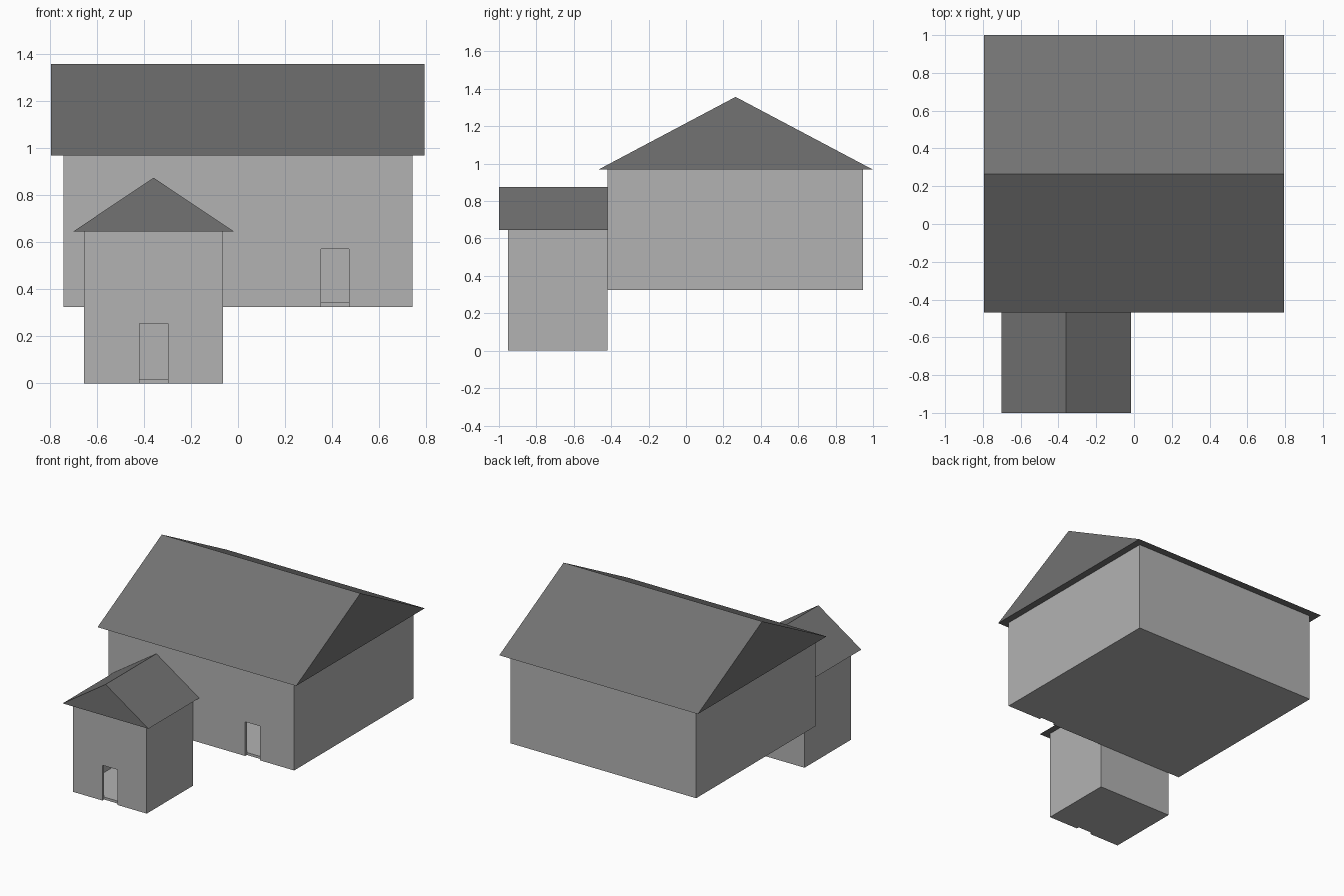
import bpy, bmesh

if "Cube" in bpy.data.objects:
    bpy.data.objects.remove(bpy.data.objects["Cube"])

T = 0.018  # wall and floor thickness


def material(name, value):
    m = bpy.data.materials.new(name)
    m.diffuse_color = (value, value, value, 1)
    m.use_nodes = True
    m.node_tree.nodes["Principled BSDF"].inputs["Base Color"].default_value = m.diffuse_color
    return m


wall_grey = material("wall grey", 0.45)
roof_grey = material("roof dark grey", 0.17)


def prism(name, profile, direction, mat):
    """Extrude a closed 3D profile along a direction."""
    bm = bmesh.new()
    face = bm.faces.new([bm.verts.new(p) for p in profile])
    ext = bmesh.ops.extrude_face_region(bm, geom=[face], use_keep_orig=True)
    verts = [g for g in ext["geom"] if isinstance(g, bmesh.types.BMVert)]
    bmesh.ops.translate(bm, verts=verts, vec=direction)
    bmesh.ops.recalc_face_normals(bm, faces=bm.faces)
    me = bpy.data.meshes.new(name)
    bm.to_mesh(me)
    bm.free()
    me.materials.append(mat)
    ob = bpy.data.objects.new(name, me)
    bpy.context.collection.objects.link(ob)
    return ob


def box(name, lo, hi, mat):
    (x0, y0, z0), (x1, y1, z1) = lo, hi
    base = [(x0, y0, z0), (x1, y0, z0), (x1, y1, z0), (x0, y1, z0)]
    return prism(name, base, (0, 0, z1 - z0), mat)


def cut(ob, cutter):
    mod = ob.modifiers.new("cut", 'BOOLEAN')
    mod.operation = 'DIFFERENCE'
    mod.solver = 'EXACT'
    mod.object = cutter
    bpy.context.view_layer.objects.active = ob
    bpy.ops.object.modifier_apply(modifier=mod.name)
    bpy.data.objects.remove(cutter)


def hollow_walls(name, lo, hi, door_x, door_top):
    """Hollow room with a floor and a front door opening."""
    (x0, y0, z0), (x1, y1, z1) = lo, hi
    ob = box(name, lo, hi, wall_grey)
    cut(ob, box("room_cutter", (x0 + T, y0 + T, z0 + T),
                (x1 - T, y1 - T, z1 + 0.1), wall_grey))
    cut(ob, box("door_cutter", (door_x - 0.06, y0 - 0.1, z0 - 0.1),
                (door_x + 0.06, y0 + T + 0.001, door_top), wall_grey))
    return ob


# Main building: raised walls and a ridge running left to right
hollow_walls("main_walls", (-0.743, -0.42, 0.325), (0.743, 0.945, 0.968),
             0.412, 0.572)
prism("main_roof",
      [(-0.795, -0.469, 0.968), (-0.795, 1.0, 0.968), (-0.795, 0.265, 1.357)],
      (1.588, 0, 0), roof_grey)

# Small front building: lower walls and a ridge running front to back
hollow_walls("small_walls", (-0.654, -0.951, 0), (-0.064, -0.42, 0.645),
             -0.358, 0.255)
prism("small_roof",
      [(-0.702, -1.0, 0.645), (-0.016, -1.0, 0.645), (-0.359, -1.0, 0.874)],
      (0, 0.58, 0), roof_grey)
